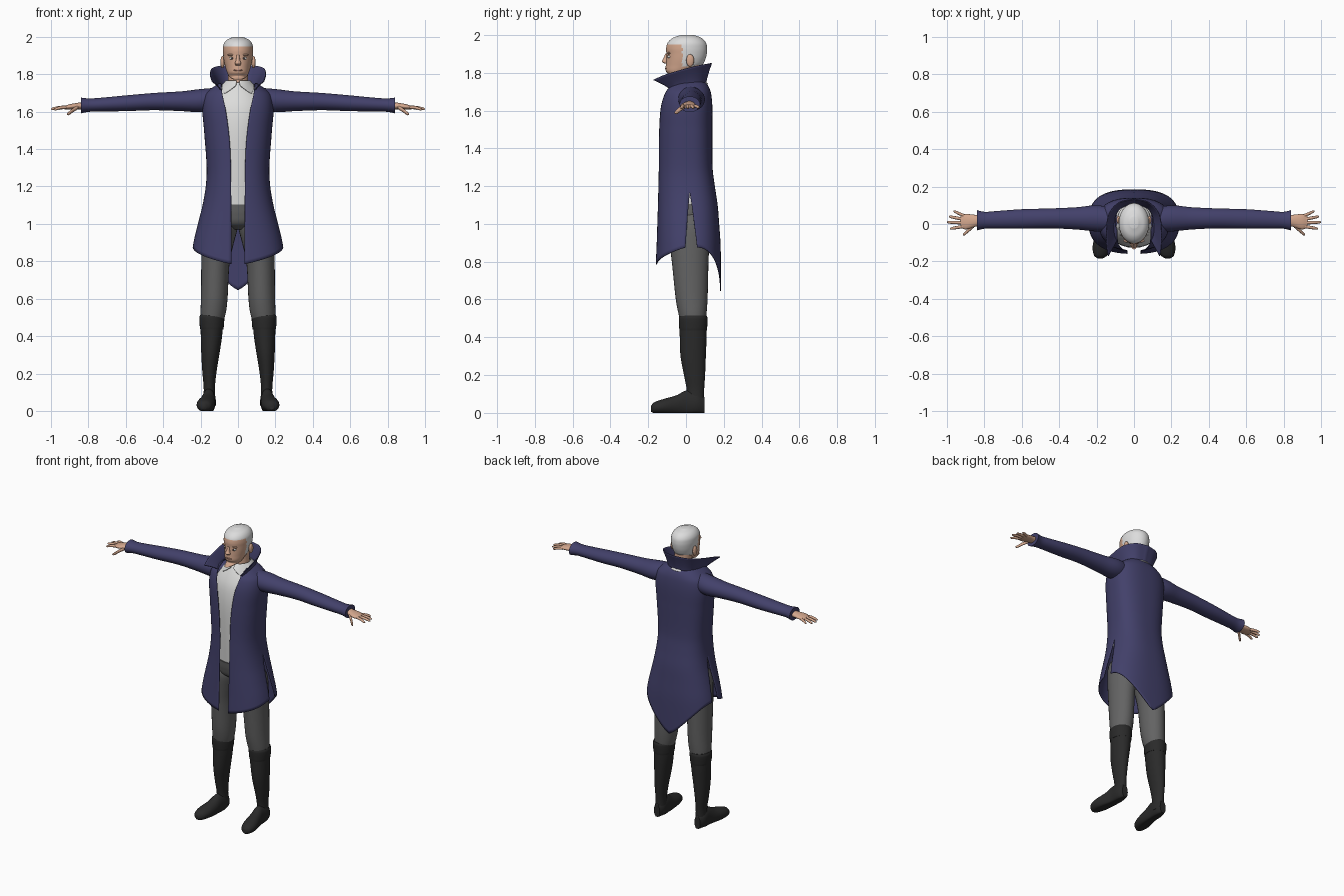
import bpy, bmesh
from math import sin, cos, pi, asin, radians
from mathutils import Matrix

cube = bpy.data.objects.get("Cube")
if cube:
    bpy.data.objects.remove(cube, do_unlink=True)


def material(name, r, g, b):
    m = bpy.data.materials.new(name)
    m.use_nodes = True
    m.diffuse_color = (r, g, b, 1)
    bsdf = m.node_tree.nodes["Principled BSDF"]
    bsdf.inputs["Base Color"].default_value = (r, g, b, 1)
    bsdf.inputs["Roughness"].default_value = 0.8
    return m


SKIN = material("skin", .66, .39, .27)
HAIR = material("white_hair", .72, .72, .72)
COAT = material("navy_coat", .055, .052, .145)
SHIRT = material("white_shirt", .72, .72, .71)
GREY = material("grey_trousers", .125, .125, .125)
BOOT = material("black_boots", .023, .023, .023)
LIP = material("lips", .48, .24, .18)
IRIS = material("dark_iris", .06, .05, .05)


def sample(rows, k):
    """Smooth interpolation of rows keyed by their first value."""
    i = 0
    while i < len(rows) - 2 and k > rows[i + 1][0]:
        i += 1
    a, b = rows[i], rows[i + 1]
    p, q = rows[max(i - 1, 0)], rows[min(i + 2, len(rows) - 1)]
    h = b[0] - a[0]
    t = (k - a[0]) / h
    out = []
    for j in range(1, len(a)):
        ma = (b[j] - p[j]) / (b[0] - p[0]) * h
        mb = (q[j] - a[j]) / (q[0] - a[0]) * h
        s = t * t * (3 - 2 * t)
        out.append(a[j] + (b[j] - a[j]) * s + ma * t * (1 - t) ** 2 - mb * t * t * (1 - t))
    return out


def finish(name, bm, mats, mirror=False, thick=0):
    me = bpy.data.meshes.new(name)
    bmesh.ops.recalc_face_normals(bm, faces=bm.faces)
    for f in bm.faces:
        f.smooth = True
    bm.to_mesh(me)
    bm.free()
    me.set_sharp_from_angle(angle=radians(60))
    for m in mats:
        me.materials.append(m)
    ob = bpy.data.objects.new(name, me)
    bpy.context.collection.objects.link(ob)
    if mirror:
        ob.modifiers.new("Mirror", 'MIRROR').use_clip = True
    if thick:
        s = ob.modifiers.new("Solidify", 'SOLIDIFY')
        s.thickness, s.offset = thick, 0
    return ob


def loft(name, rows, mat, axis=2, mirror=False, n=28, m=28, floor=False, extra=None):
    """Closed loft of ellipses along an axis; row = (position, c1, c2, r1, r2)."""
    bm = bmesh.new()
    rings = []
    for i in range(m + 1):
        k = rows[0][0] + (rows[-1][0] - rows[0][0]) * (1 - cos(pi * i / m)) / 2
        c1, c2, r1, r2 = sample(rows, k)
        ring = []
        for j in range(n):
            co = [c1 + r1 * sin(2 * pi * j / n), c2 + r2 * cos(2 * pi * j / n)]
            co.insert(axis, k)
            if floor:
                co[2] = max(co[2], 0)
            ring.append(bm.verts.new(co))
        rings.append(ring)
    for a, b in zip(rings, rings[1:]):
        for j in range(n):
            bm.faces.new((a[j], a[j - 1], b[j - 1], b[j]))
    bm.faces.new(rings[0])
    bm.faces.new(rings[-1])
    if extra:
        for f in bm.faces:
            f.material_index = int(extra[1](f.calc_center_median()))
    return finish(name, bm, [mat] + ([extra[0]] if extra else []), mirror)


def sheet(name, funcs, mat, thick, nu=24, nv=50):
    """Mirrored thin cloth from one or more (u, v) surfaces, welded where they meet."""
    bm = bmesh.new()
    for f in funcs:
        g = [[bm.verts.new(f(u / nu, v / nv)) for v in range(nv + 1)] for u in range(nu + 1)]
        for a, b in zip(g, g[1:]):
            for v in range(nv):
                bm.faces.new((a[v], b[v], b[v + 1], a[v + 1]))
    bmesh.ops.remove_doubles(bm, verts=bm.verts, dist=.0004)
    return finish(name, bm, [mat], True, thick)


def blob(name, loc, size, mat, mirror=False):
    bm = bmesh.new()
    bmesh.ops.create_uvsphere(bm, u_segments=20, v_segments=12, radius=1,
                              matrix=Matrix.LocRotScale(loc, None, size))
    return finish(name, bm, [mat], mirror)


# Head with close-cropped hair
head = [(1.772, -.095, .02, .025), (1.785, -.105, -.01, .045), (1.81, -.107, .04, .058),
        (1.84, -.107, .085, .068), (1.87, -.105, .102, .075), (1.9, -.104, .11, .079),
        (1.93, -.105, .112, .081), (1.96, -.096, .105, .077), (1.985, -.068, .08, .058),
        (2.0, -.025, .04, .025)]
head = [(z, 0, (f + abs(b)) / 2 if z > 1.78 else -.078, w, (b - f) / 2) for z, f, b, w in head]
loft("head", head, SKIN, n=72, m=64,
     extra=(HAIR, lambda c: c.z > 1.95 or (c.y > -.02 and c.z > 1.83)))
loft("neck", [(1.68, 0, .03, .062, .062), (1.76, 0, .03, .055, .057), (1.86, 0, .03, .055, .055)], SKIN)
loft("nose", [(1.848, 0, -.104, .013, .008), (1.858, 0, -.112, .017, .015),
              (1.875, 0, -.107, .011, .013), (1.902, 0, -.1, .008, .009)], SKIN)
blob("ears", (.083, .022, 1.865), (.011, .021, .033), SKIN, True)
blob("brows", (.033, -.09, 1.903), (.023, .009, .006), SKIN, True)
blob("eyes", (.032, -.087, 1.885), (.014, .011, .008), SHIRT, True)
blob("irises", (.032, -.0955, 1.885), (.006, .004, .006), IRIS, True)
blob("mouth", (0, -.103, 1.822), (.023, .008, .006), LIP)

# Shirt with a pointed collar
loft("shirt", [(1.08, 0, 0, .14, .108), (1.3, 0, 0, .14, .122), (1.5, 0, 0, .155, .127),
               (1.62, 0, .005, .16, .117), (1.69, 0, .015, .13, .097), (1.755, 0, .025, .064, .066)], SHIRT)


def shirt_collar(u, v):
    a = .12 + (pi - .12) * u
    point = max(0, 1 - abs(u - .2) / .2) * .045
    r = .064 + .022 * v + point * v * .5
    return r * sin(a), .025 - r * 1.05 * cos(a), 1.765 - .025 * v - point * v


sheet("shirt_collar", [shirt_collar], SHIRT, .004, 30, 8)

# Trousers
loft("trouser_hips", [(.97, 0, .012, .06, .06), (1.0, 0, .01, .14, .1), (1.05, 0, .005, .155, .113),
                      (1.105, 0, 0, .147, .116)], GREY)
loft("trouser_legs", [(.48, .137, .037, .06, .066), (.53, .132, .034, .068, .075),
                      (.6, .127, .03, .071, .084), (.8, .12, .022, .076, .097),
                      (.9, .108, .018, .086, .105), (1.0, .092, .014, .092, .108),
                      (1.06, .085, .01, .06, .08)], GREY, mirror=True)

# Boots
loft("boot_shafts", [(.03, .153, .05, .035, .044), (.12, .153, .05, .03, .046),
                     (.2, .153, .045, .037, .056), (.3, .148, .038, .048, .067),
                     (.4, .142, .038, .057, .071), (.46, .14, .038, .06, .072)], BOOT, mirror=True)
loft("boot_cuffs", [(.435, .14, .038, .061, .072), (.45, .14, .038, .064, .074),
                    (.5, .14, .038, .067, .076), (.515, .139, .038, .062, .071)], BOOT, mirror=True)
loft("boot_feet", [(-.185, .181, .022, .012, .016), (-.17, .179, .027, .034, .028),
                   (-.12, .174, .033, .047, .04), (-.05, .163, .04, .042, .053),
                   (0, .157, .05, .036, .068), (.06, .155, .05, .036, .06),
                   (.097, .154, .04, .022, .045)], BOOT, axis=1, mirror=True, floor=True)

# Long coat: row = (height, half width, front, back)
body = [(.6, .262, -.16, .183), (.8, .25, -.157, .182), (.9, .236, -.153, .18),
        (1.0, .212, -.15, .173), (1.1, .187, -.147, .165), (1.2, .17, -.145, .15),
        (1.3, .165, -.143, .138), (1.5, .179, -.142, .137), (1.62, .188, -.135, .137),
        (1.69, .175, -.118, .13), (1.725, .138, -.1, .118), (1.75, .1, -.075, .1)]
opening = [(.6, .036), (1.0, .036), (1.3, .038), (1.45, .045), (1.6, .064), (1.7, .085), (1.75, .09)]
SEAM, POW, SLIT = .02, .8, 1.16


def coat_point(a, z):
    w, front, back = sample(body, z)
    c = cos(a)
    depth = (front - SEAM) if c > 0 else (back - SEAM)
    return w * abs(sin(a)) ** POW, SEAM + depth * abs(c) ** POW, z


def coat_front(u, v):
    z = 1.75 + (.785 + .09 * u - 1.75) * v ** 1.4
    w = sample(body, z)[0]
    start = asin(min(.95, (sample(opening, z)[0] / w) ** (1 / POW)))
    end = pi / 2 - .28 * max(0, SLIT - z)
    return coat_point(start + (end - start) * u, z)


def coat_back(u, v):
    z = 1.75 + (.645 + .23 * cos(u * pi / 2) - 1.75) * v ** 1.4
    start = pi / 2 + .6 * max(0, SLIT - z)
    x, y, z = coat_point(start + (pi - start) * u, z)
    return (0 if u == 1 else x), y, z


sheet("coat_body", [coat_front, coat_back], COAT, .005, 24, 64)

# Flared coat collar
base = [(0, .09, -.085, 1.712), (.2, .106, -.05, 1.732), (.5, .1, .04, 1.742),
        (.75, .065, .09, 1.745), (1, 0, .105, 1.745)]
rim = [(0, .138, -.172, 1.762), (.2, .147, -.1, 1.792), (.5, .138, .04, 1.832),
       (.75, .085, .112, 1.846), (1, 0, .135, 1.85)]


def coat_collar(u, v):
    lo, hi = sample(base, u), sample(rim, u)
    flare = v ** 1.3
    return (lo[0] + (hi[0] - lo[0]) * flare, lo[1] + (hi[1] - lo[1]) * flare, lo[2] + (hi[2] - lo[2]) * v)


sheet("coat_collar", [coat_collar], COAT, .005, 32, 12)

# Sleeves with a widened cuff
loft("coat_sleeves", [(.09, .02, 1.668, .062, .062), (.2, .03, 1.659, .07, .062),
                      (.3, .03, 1.656, .06, .053), (.45, .03, 1.654, .053, .046),
                      (.6, .027, 1.645, .052, .042), (.75, .022, 1.637, .046, .036),
                      (.8, .02, 1.635, .045, .036), (.84, .02, 1.633, .054, .042)],
     COAT, axis=0, mirror=True, m=40)

# Hands: palm, four fingers and a thumb
loft("palms", [(.82, .02, 1.632, .026, .02), (.86, .016, 1.63, .034, .017),
               (.9, .012, 1.626, .041, .014), (.928, .012, 1.622, .032, .009)], SKIN, axis=0, mirror=True)
fingers = [("little", .905, .043, .965, .068, 1.616), ("ring", .91, .025, .99, .04, 1.614),
           ("middle", .915, .006, 1.0, .01, 1.614), ("index", .91, -.013, .985, -.025, 1.612),
           ("thumb", .855, -.008, .915, -.058, 1.588)]
for label, x0, y0, x1, y1, z1 in fingers:
    r = .011 if label == "thumb" else .0085
    loft(label + "_fingers", [(x0, y0, 1.624, r, r), ((x0 + x1) / 2, (y0 + y1) / 2, 1.622 if r < .01 else 1.606, r, r),
                              (x1 - .008, y1 * .9 + y0 * .1, z1 + .001, r * .8, r * .8),
                              (x1, y1, z1, r * .3, r * .3)], SKIN, axis=0, mirror=True, n=12, m=12)
